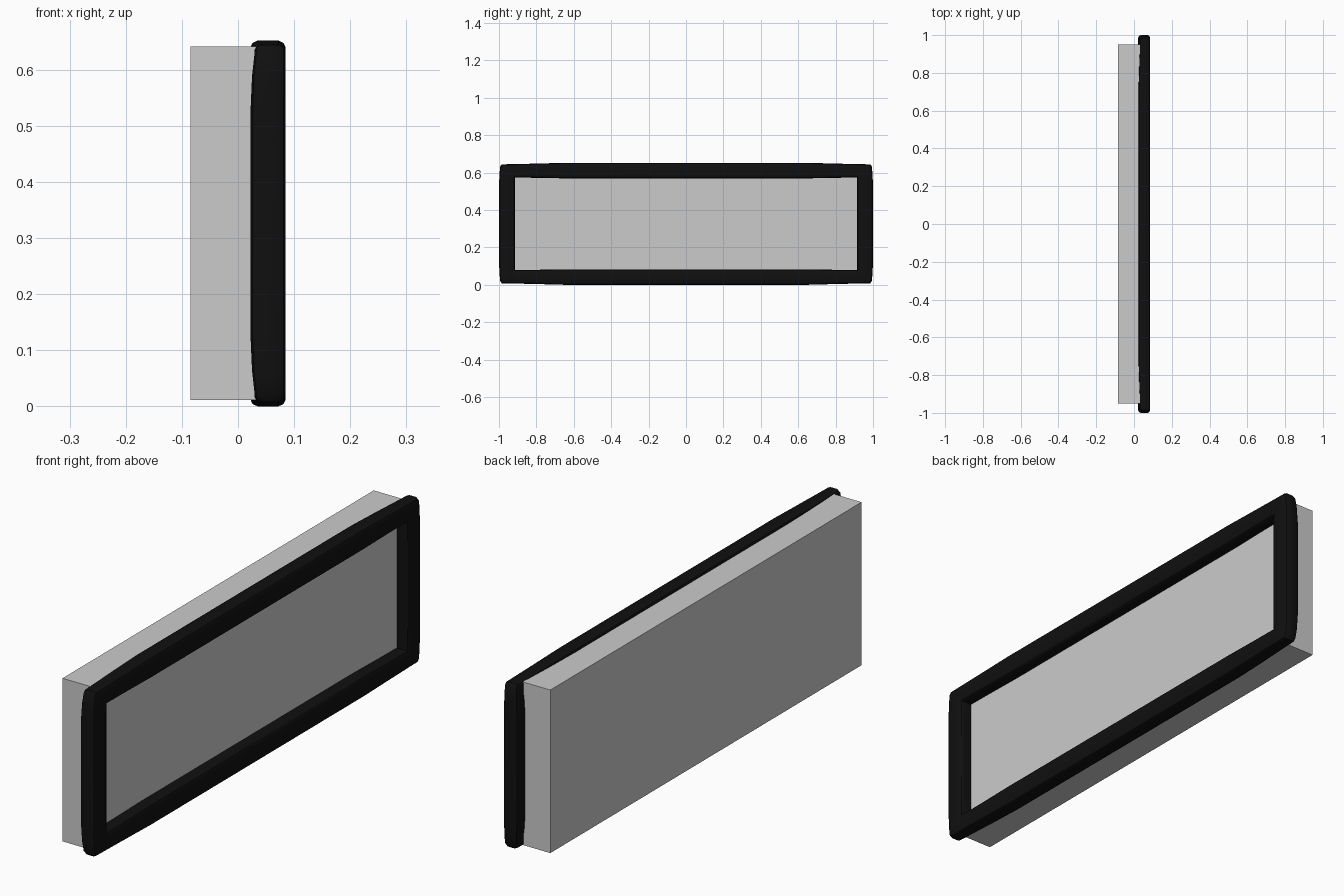
import bpy
import bmesh

if "Cube" in bpy.data.objects:
    bpy.data.objects.remove(bpy.data.objects["Cube"])


def make_material(name, value):
    mat = bpy.data.materials.new(name)
    mat.diffuse_color = (value, value, value, 1.0)
    mat.use_nodes = True
    mat.node_tree.nodes["Principled BSDF"].inputs["Base Color"].default_value = mat.diffuse_color
    return mat


def add_object(name, bm, mat):
    bmesh.ops.recalc_face_normals(bm, faces=bm.faces[:])
    mesh = bpy.data.meshes.new(name)
    bm.to_mesh(mesh)
    bm.free()
    mesh.materials.append(mat)
    obj = bpy.data.objects.new(name, mesh)
    bpy.context.collection.objects.link(obj)
    return obj


grey = make_material("light grey", 0.6)
black = make_material("soft black", 0.005)
MID_Z = 0.326

# Panel body: plain flat slab
bm = bmesh.new()
bmesh.ops.create_cube(bm, size=1.0)
for v in bm.verts:
    v.co = (v.co.x * 0.123 - 0.0235, v.co.y * 1.9, v.co.z * 0.63 + MID_Z)
add_object("panel_body", bm, grey)

# Rounded frame: one quadrant of (outer y, outer z, inner y, inner z, back inset)
quadrant = [
    (1.000, 0.000, 0.915, 0.000, 0.000),
    (1.000, 0.200, 0.915, 0.160, 0.000),
    (0.997, 0.270, 0.915, 0.220, 0.003),
    (0.993, 0.308, 0.915, 0.244, 0.007),
    (0.985, 0.318, 0.915, 0.247, 0.008),
    (0.930, 0.319, 0.900, 0.247, 0.006),
    (0.800, 0.322, 0.800, 0.246, 0.002),
    (0.650, 0.326, 0.650, 0.243, 0.000),
    (0.000, 0.326, 0.000, 0.243, 0.000),
]
# Mirror the quadrant around the loop
ring = []
for sy, sz, pts in ((1, 1, quadrant[:-1]), (-1, 1, quadrant[:0:-1]),
                    (-1, -1, quadrant[:-1]), (1, -1, quadrant[:0:-1])):
    ring += [(oy * sy, oz * sz, iy * sy, iz * sz, d) for oy, oz, iy, iz, d in pts]

# Frame section: (fraction from inner to outer edge, x)
section = [(0, 0.030), (0, 0.074), (0.05, 0.081), (0.15, 0.085), (0.85, 0.085),
           (0.95, 0.081), (1, 0.072), (1, 0.035), (0.95, 0.026), (0.85, 0.022),
           (0.15, 0.022)]

bm = bmesh.new()
loops = []
for oy, oz, iy, iz, d in ring:
    loops.append([bm.verts.new((x + (d if x < 0.05 else 0),
                                iy + (oy - iy) * s,
                                iz + (oz - iz) * s + MID_Z)) for s, x in section])
n, m = len(loops), len(section)
for i in range(n):
    a, b = loops[i], loops[(i + 1) % n]
    for j in range(m):
        k = (j + 1) % m
        bm.faces.new((a[j], a[k], b[k], b[j]))
frame = add_object("rounded_frame", bm, black)

bpy.context.view_layer.objects.active = frame
frame.select_set(True)
bpy.ops.object.shade_smooth_by_angle()
